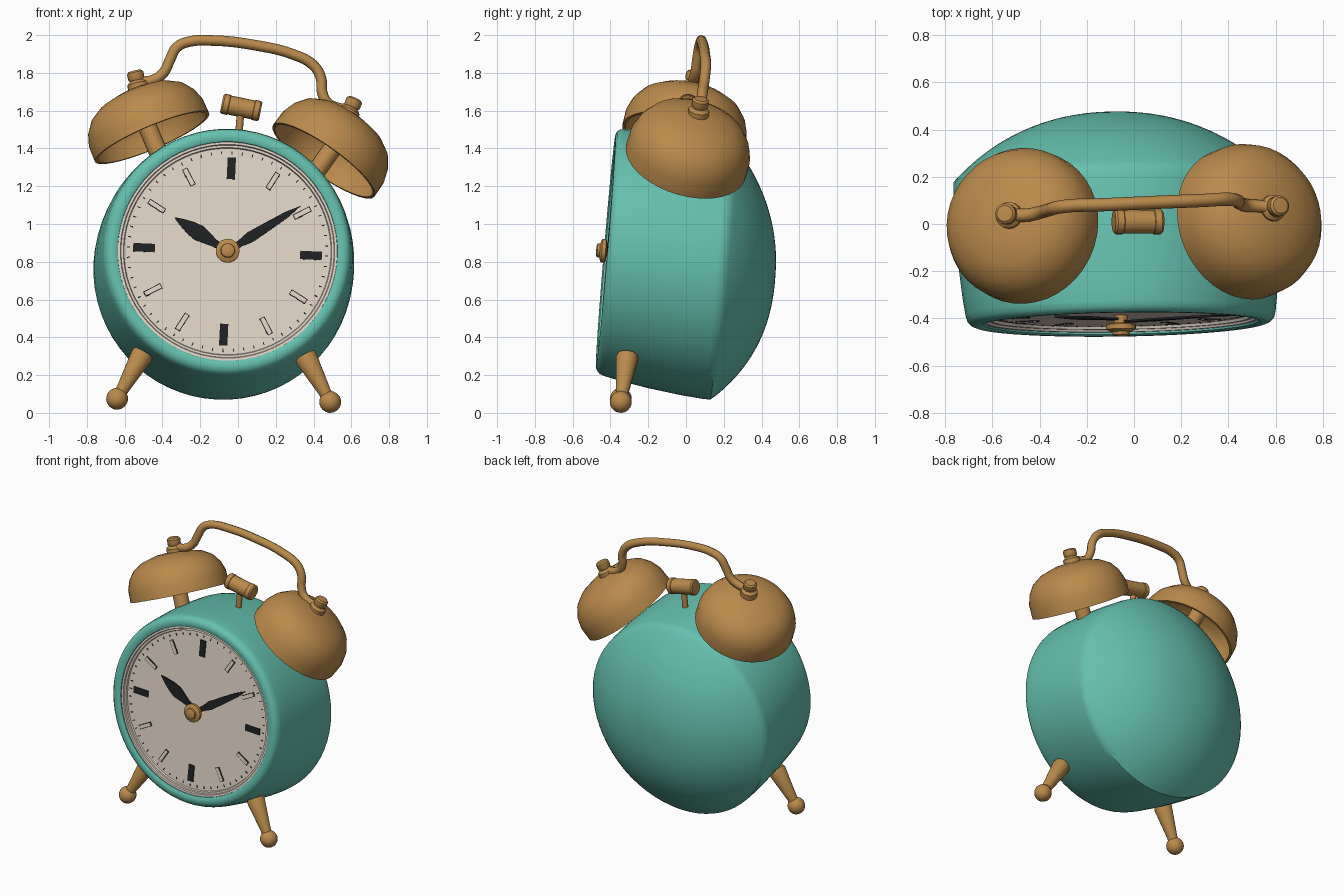
import bpy, bmesh, math
from mathutils import Matrix, Vector

if "Cube" in bpy.data.objects:
    bpy.data.objects.remove(bpy.data.objects["Cube"])


def material(name, rgb):
    m = bpy.data.materials.new(name)
    m.diffuse_color = (*rgb, 1)
    m.use_nodes = True
    m.node_tree.nodes["Principled BSDF"].inputs["Base Color"].default_value = m.diffuse_color
    return m


TEAL = material("teal paint", (0.13, 0.53, 0.43))
BRASS = material("brass", (0.49, 0.255, 0.072))
CREAM = material("cream dial", (0.77, 0.67, 0.58))
BLACK = material("black", (0.014, 0.015, 0.016))


def finish(bm, name, mat, matrix, angle=35):
    bmesh.ops.remove_doubles(bm, verts=bm.verts, dist=1e-5)
    bmesh.ops.recalc_face_normals(bm, faces=bm.faces)
    bm.transform(matrix)
    me = bpy.data.meshes.new(name)
    bm.to_mesh(me)
    bm.free()
    me.materials.append(mat)
    me.shade_smooth()
    me.set_sharp_from_angle(angle=math.radians(angle))
    ob = bpy.data.objects.new(name, me)
    bpy.context.collection.objects.link(ob)
    return ob


def along(base, axis):
    """Frame at base whose z points along axis."""
    return Matrix.Translation(base) @ Vector(axis).to_track_quat('Z', 'Y').to_matrix().to_4x4()


def lathe(name, profile, mat, matrix, seg=32, angle=35):
    """Spin (height, radius) points about the local z axis."""
    bm = bmesh.new()
    vs = [bm.verts.new((r, 0, h)) for h, r in profile]
    es = [bm.edges.new(p) for p in zip(vs, vs[1:])]
    bmesh.ops.spin(bm, geom=vs + es, cent=(0, 0, 0), axis=(0, 0, 1),
                   angle=2 * math.pi, steps=seg, use_merge=False)
    return finish(bm, name, mat, matrix, angle)


def plates(name, shapes, mat, depth, thick=0.006):
    """Flat plates on the dial; each shape is (outline, clock angle)."""
    bm = bmesh.new()
    for pts, ang in shapes:
        rot = Matrix.Rotation(math.radians(ang), 3, 'Y')
        f = bm.faces.new([bm.verts.new(rot @ Vector((x, depth, z))) for x, z in pts])
        ext = bmesh.ops.extrude_face_region(bm, geom=[f])["geom"]
        bmesh.ops.translate(bm, vec=(0, thick, 0),
                            verts=[v for v in ext if isinstance(v, bmesh.types.BMVert)])
    return finish(bm, name, mat, CLOCK)


def bar(width, r0, r1):
    w = width / 2
    return [(-w, r0), (w, r0), (w, r1), (-w, r1)]


def leaf(half):
    """Mirror (half width, radius) points into a hand outline."""
    return half + [(-x, z) for x, z in reversed(half) if x > 0]


# Clock frame: x right, y back, z towards twelve; slightly turned, tilted, rolled
R = lambda d, a: Matrix.Rotation(math.radians(d), 4, a)
CLOCK = Matrix.Translation((-0.055, -0.422, 0.857)) @ R(0.9, 'Z') @ R(-4.8, 'X') @ R(2.7, 'Y')
BACK = CLOCK @ R(-90, 'X')      # local z runs from the dial to the back

# Body shell with rounded bezel and domed back, sagging a little towards the back
dome_r, dome_h, rim = 0.686, 0.288, 0.615
big = (dome_r ** 2 + dome_h ** 2) / (2 * dome_h)
top = math.asin(dome_r / big)
shell = [(0.035, 0.578), (0.004, 0.582), (-0.003, 0.595), (-0.003, 0.618), (0.004, 0.636),
         (0.02, 0.65), (0.045, 0.657), (0.12, 0.667), (0.28, 0.681), (0.45, 0.688), (0.58, 0.688),
         (rim, dome_r - 0.001)]
for i in range(19, -1, -1):
    a = top * i / 20
    shell.append((rim + dome_h - big * (1 - math.cos(a)) + 0.006 * math.sin(math.pi * i / 20),
                  big * math.sin(a)))
SAG = Matrix.Identity(4)
SAG[0][2], SAG[1][2] = -0.02, 0.088
lathe("body", shell, TEAL, BACK @ SAG, 64, 40)

# Dial with stepped edge
lathe("dial", [(0.034, 0), (0.034, 0.548), (0.022, 0.552), (0.022, 0.564), (0.012, 0.568),
               (0.012, 0.582), (0.04, 0.582)], CREAM, BACK, 64, 25)

# Dial marks
hours = [a for a in range(0, 360, 30)]
plates("quarter_marks", [(bar(0.044, 0.385, 0.5), a) for a in hours if a % 90 == 0], BLACK, 0.028)
minor = [a for a in hours if a % 90]
plates("hour_marks", [(bar(0.03, 0.395, 0.495), a) for a in minor], BLACK, 0.029)
plates("hour_mark_centres", [(bar(0.021, 0.399, 0.491), a) for a in minor], CREAM, 0.0265)
plates("minute_ticks", [(bar(0.005, 0.517, 0.533), a) for a in range(0, 360, 6)], BLACK, 0.031, 0.004)

# Hands and hub
hour = leaf([(0.018, 0), (0.02, 0.08), (0.043, 0.18), (0.036, 0.23), (0.018, 0.29), (0, 0.335)])
minute = leaf([(0.016, 0), (0.018, 0.08), (0.029, 0.14), (0.024, 0.24), (0.016, 0.37), (0, 0.455)])
plates("hour_hand", [(hour, -60)], BLACK, 0.014, 0.009)
plates("minute_hand", [(minute, 55.5)], BLACK, 0.003, 0.009)
lathe("hub", [(0.035, 0.03), (0.003, 0.03), (0.0, 0.055), (-0.005, 0.063), (-0.025, 0.063),
              (-0.031, 0.05), (-0.035, 0.038), (-0.048, 0.036), (-0.053, 0.025), (-0.054, 0)],
      BRASS, BACK, 20)

# Bells, each with its post and a finial set a little inwards of the bell axis
bell = [(0.29, 0), (0.283, 0.10), (0.256, 0.20), (0.215, 0.264), (0.155, 0.306), (0.09, 0.327),
        (0, 0.329), (0, 0.313), (0.085, 0.311), (0.15, 0.29), (0.2, 0.25), (0.24, 0.19),
        (0.268, 0.095), (0.276, 0)]
post = [(0.24, 0), (0.24, 0.05), (-0.18, 0.05), (-0.18, 0)]
finial = [(-0.06, 0.056), (-0.022, 0.056), (-0.012, 0.045), (-0.006, 0.038), (0.003, 0.044),
          (0.036, 0.044), (0.046, 0.034), (0.049, 0)]
for side, centre, axis, depth, knob, knob_axis in (
        ("left", (-0.455, -0.015, 1.458), (-0.385, 0.19, 0.905), 0.94,
         (-0.537, 0.04, 1.765), (-0.22, 0.1, 0.95)),
        ("right", (0.454, 0.0, 1.335), (0.56, 0.24, 0.79), 1.0,
         (0.602, 0.072, 1.622), (0.42, 0.15, 0.9))):
    m = along(centre, axis)
    lathe(side + "_bell", [(h * depth, r) for h, r in bell], BRASS, m, 40)
    lathe(side + "_bell_post", post, BRASS, m, 16)
    lathe(side + "_finial", finial, BRASS, along(knob, knob_axis), 16)

# Carrying handle swept between the finials
path = [(-0.535, 0.04, 1.752), (-0.45, 0.038, 1.762), (-0.395, 0.05, 1.80), (-0.36, 0.06, 1.87),
        (-0.325, 0.07, 1.935), (-0.26, 0.078, 1.965), (-0.15, 0.081, 1.972), (0.1, 0.092, 1.945),
        (0.3, 0.1, 1.895), (0.4, 0.105, 1.84), (0.44, 0.098, 1.77), (0.445, 0.088, 1.70),
        (0.47, 0.08, 1.645), (0.52, 0.075, 1.617), (0.598, 0.07, 1.607)]
cu = bpy.data.curves.new("handle", 'CURVE')
cu.dimensions = '3D'
cu.bevel_depth, cu.bevel_resolution, cu.resolution_u = 0.028, 2, 4
cu.use_fill_caps = True
sp = cu.splines.new('BEZIER')
sp.bezier_points.add(len(path) - 1)
for p, co in zip(sp.bezier_points, path):
    p.co = co
    p.handle_left_type = p.handle_right_type = 'AUTO'
cu.materials.append(BRASS)
bpy.context.collection.objects.link(bpy.data.objects.new("handle", cu))

# Hammer and its stem
lathe("hammer", [(-0.105, 0), (-0.105, 0.046), (-0.096, 0.054), (-0.068, 0.054), (-0.065, 0.051),
                 (0.065, 0.051), (0.068, 0.054), (0.096, 0.054), (0.105, 0.046), (0.105, 0)],
      BRASS, along((0.017, 0.01, 1.617), (0.98, 0, -0.2)), 20)
lathe("hammer_stem", [(0, 0), (0, 0.02), (0.2, 0.02), (0.2, 0)],
      BRASS, along((0.0, 0.0, 1.42), (0.08, 0.03, 1)), 12)

# Legs with ball feet
for side, top, foot in (("left", (-0.5, -0.31, 0.32), (-0.64, -0.345, 0.075)),
                        ("right", (0.353, -0.31, 0.305), (0.488, -0.345, 0.058))):
    d = Vector(top) - Vector(foot)
    n = d.length
    lathe(side + "_leg", [(0, 0), (0, 0.034), (0.06, 0.034), (n - 0.02, 0.06), (n, 0.054),
                          (n, 0)], BRASS, along(foot, d), 16)
    ball = [(0.058 * math.cos(math.pi * i / 10), 0.058 * math.sin(math.pi * i / 10)) for i in range(11)]
    lathe(side + "_foot", ball, BRASS, along(foot, d), 20)
